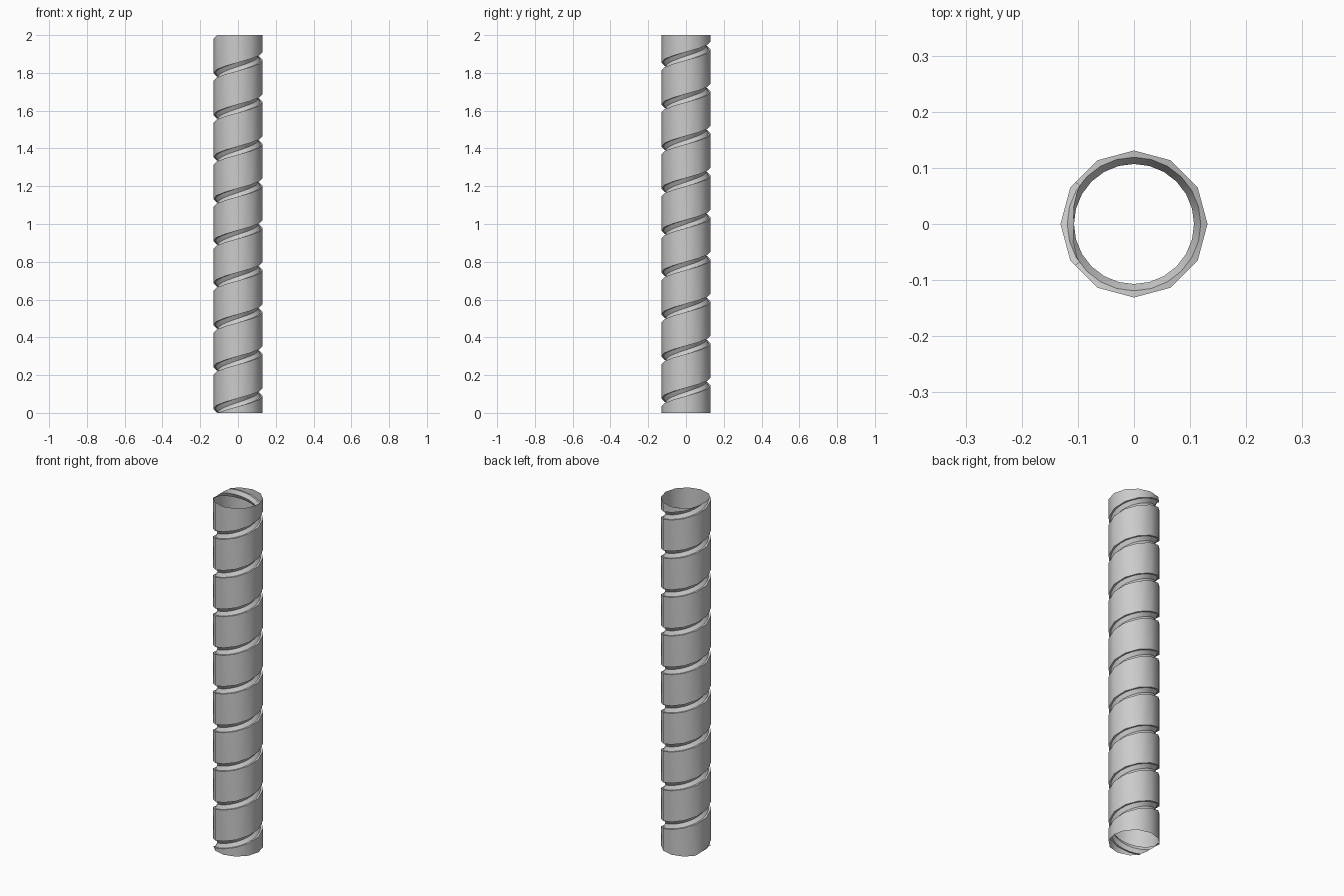
import bpy, bmesh
from math import pi, cos, sin, radians

if "Cube" in bpy.data.objects:
    bpy.data.objects.remove(bpy.data.objects["Cube"])

HEIGHT, PITCH = 2.0, 2.0 / 9      # tube length and groove pitch
RADIUS, CUT, SLOPE = 0.131, 0.024, 0.0218
STEPS = 24                        # groove steps per turn (outer wall stays 12-sided)

# One pitch of the wall: half-hexagon groove, then the plain band above it
# (radius, height, lies on the 12-sided outer wall)
profile = [(RADIUS, -SLOPE, True), (RADIUS - CUT / 2, -SLOPE, False),
           (RADIUS - CUT, 0, False), (RADIUS - CUT / 2, SLOPE, False),
           (RADIUS, SLOPE, True), (RADIUS, PITCH - SLOPE, True)]

# Sweep the profile along a right-handed helix that overshoots both ends
bm = bmesh.new()
prev = None
for i in range(-STEPS * 2, STEPS * 12 + 1):
    a = 2 * pi * i / STEPS
    base = PITCH * i / STEPS - PITCH / 2
    row = []
    for r, dz, outer in profile:
        if outer and i % 2:
            r *= cos(pi / 12)
        row.append(bm.verts.new((r * cos(a), r * sin(a), base + dz)))
    if prev:
        for j in range(len(profile) - 1):
            bm.faces.new((prev[j], row[j], row[j + 1], prev[j + 1]))
    prev = row
bmesh.ops.remove_doubles(bm, verts=bm.verts[:], dist=1e-5)

# Trim the two open ends flat
for z, n in ((0, -1), (HEIGHT, 1)):
    bmesh.ops.bisect_plane(bm, geom=bm.verts[:] + bm.edges[:] + bm.faces[:], dist=1e-6,
                           plane_co=(0, 0, z), plane_no=(0, 0, n), clear_outer=True)

mesh = bpy.data.meshes.new("spiral_tube")
bm.to_mesh(mesh)
bm.free()
tube = bpy.data.objects.new("spiral_tube", mesh)
bpy.context.collection.objects.link(tube)

# Smooth wall with crisp groove edges
bpy.context.view_layer.objects.active = tube
tube.select_set(True)
bpy.ops.object.shade_smooth_by_angle(angle=radians(35))
